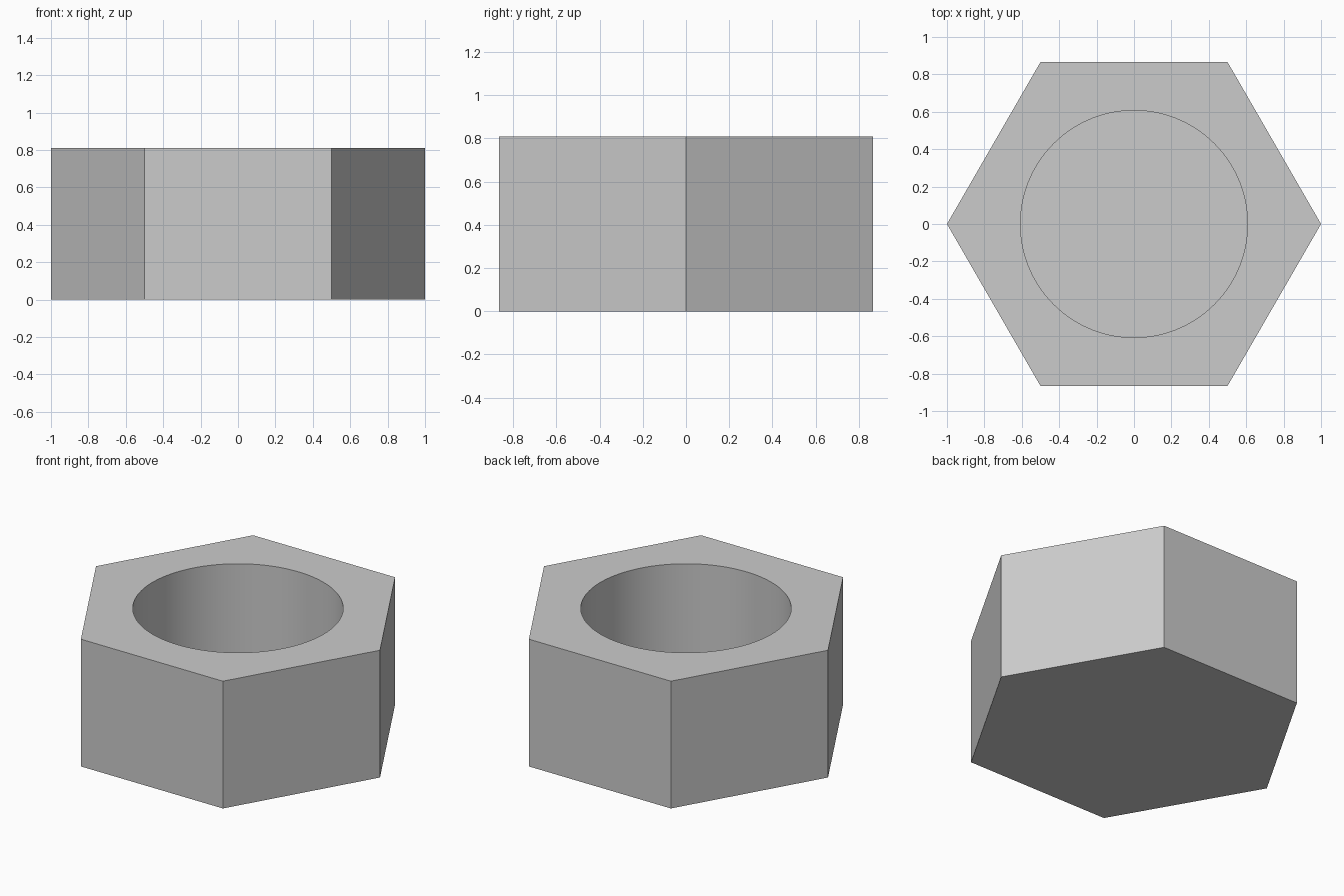
import bpy
import math

if "Cube" in bpy.data.objects:
    bpy.data.objects.remove(bpy.data.objects["Cube"])

HEIGHT = 0.81
BORE_RADIUS = 0.607
FLOOR = 0.12

grey = bpy.data.materials.new("plain_grey")
grey.diffuse_color = (0.6, 0.6, 0.6, 1.0)
grey.use_nodes = True
grey.node_tree.nodes["Principled BSDF"].inputs["Base Color"].default_value = grey.diffuse_color


def prism(name, sides, radius, z0, z1):
    """Upright prism with a corner on the +x axis."""
    bpy.ops.mesh.primitive_cylinder_add(
        vertices=sides, radius=radius, depth=z1 - z0,
        location=(0, 0, (z0 + z1) / 2))
    obj = bpy.context.object
    obj.name = name
    # turn the first corner from +y to +x
    obj.rotation_euler.z = math.radians(90)
    bpy.ops.object.transform_apply(location=True, rotation=True, scale=True)
    obj.data.materials.append(grey)
    return obj


# Round pocket cutter, open at the top and stopping above the base
cutter = prism("pocket_cutter", 120, BORE_RADIUS, FLOOR, HEIGHT + 0.2)
cutter.hide_render = True

# Hexagonal body with the blind round pocket
body = prism("hexagonal_cup", 6, 1.0, 0.0, HEIGHT)
cut = body.modifiers.new("pocket", 'BOOLEAN')
cut.operation = 'DIFFERENCE'
cut.solver = 'EXACT'
cut.object = cutter
bpy.ops.object.modifier_apply(modifier=cut.name)
bpy.data.objects.remove(cutter, do_unlink=True)

# Smooth pocket wall, crisp rim and hexagon corners
bpy.ops.object.shade_smooth_by_angle(angle=math.radians(30))
